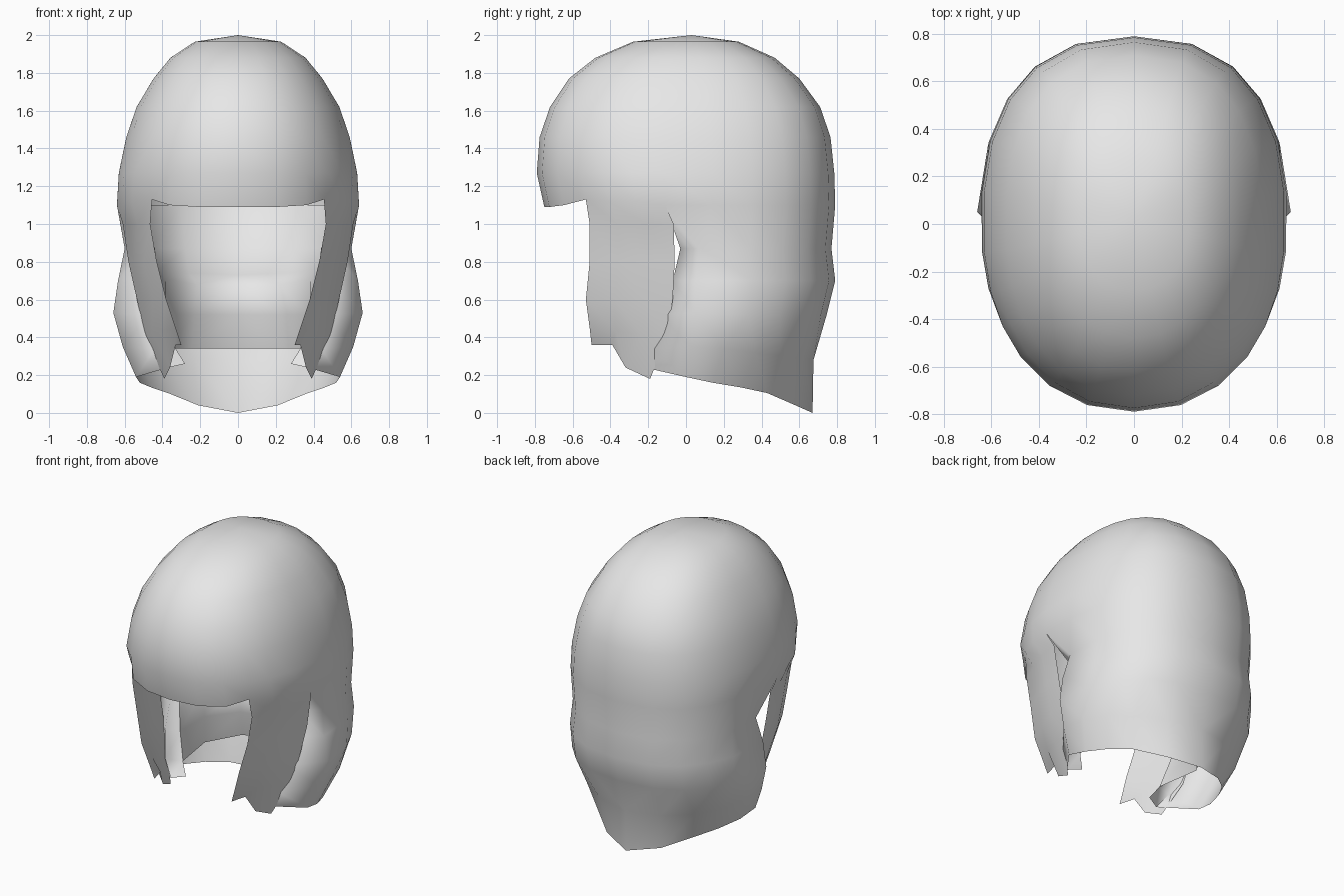
import bpy, bmesh, math

if "Cube" in bpy.data.objects:
    bpy.data.objects.remove(bpy.data.objects["Cube"])

grey = bpy.data.materials.new("hair_grey")
grey.diffuse_color = (0.8, 0.8, 0.8, 1)
grey.use_nodes = True
grey.node_tree.nodes["Principled BSDF"].inputs["Base Color"].default_value = grey.diffuse_color


def add_grid(bm, rows):
    """Skin a list of equal-length point rows, top to bottom."""
    vs = [[bm.verts.new(p) for p in row] for row in rows]
    for a, b in zip(vs, vs[1:]):
        for c in range(len(a) - 1):
            bm.faces.new((a[c], b[c], b[c + 1], a[c + 1]))


def make_part(name, grids):
    """Weld grids into one right-hand half and mirror it."""
    bm = bmesh.new()
    for rows in grids:
        add_grid(bm, rows)
    bmesh.ops.remove_doubles(bm, verts=bm.verts, dist=0.0005)
    me = bpy.data.meshes.new(name)
    bm.to_mesh(me)
    bm.free()
    me.materials.append(grey)
    ob = bpy.data.objects.new(name, me)
    bpy.context.collection.objects.link(ob)
    mod = ob.modifiers.new("mirror", 'MIRROR')
    mod.merge_threshold = 0.001
    bpy.ops.object.select_all(action='DESELECT')
    ob.select_set(True)
    bpy.context.view_layer.objects.active = ob
    bpy.ops.object.shade_smooth_by_angle(angle=math.radians(75))
    return ob


def lerp(a, b, t):
    return tuple(p + (q - p) * t for p, q in zip(a, b))


# Column angles from the front centre (0) round the side to the back (180)
ANGLES = [0, 16, 32, 47, 59, 71, 83, 97, 112, 128, 144, 162, 180]


def ring(z, w, f, b, cols=range(13)):
    """Half ring: half-width w, front depth f, back depth b."""
    pts = []
    for c in cols:
        t = math.radians(ANGLES[c])
        s, k = max(0, math.sin(t)), math.cos(t)
        n = 2.2 if k > 0 else 2.4
        x = 0 if c in (0, 12) else w * s ** (2 / n)
        y = -f * k ** (2 / n) if k > 0 else b * (-k) ** (2 / n)
        pts.append((x, y, z))
    return pts


# Cap: apex down to the fringe edge
cap = [[(0, 0.03, 2.0)] * 13]
for z, w, f, b in [(1.965, .23, .28, .28), (1.88, .36, .48, .47),
                   (1.77, .45, .62, .60), (1.62, .54, .72, .71),
                   (1.46, .595, .775, .765), (1.27, .635, .79, .785),
                   (1.10, .645, .75, .79)]:
    cap.append(ring(z, w, f, b))
edge = cap[-1]
for c, z in enumerate([1.09, 1.09, 1.10, 1.13, 1.12, 1.12]):
    edge[c] = (edge[c][0], edge[c][1], z)
edge[3] = (.455, -.53, 1.13)

# Back hair: the two leading columns wrap inward behind the front locks
wraps = [[(.56, -.04, 1.10)],
         [(.44, .00, .87), (.49, -.03, .87), (.60, .08, .87)],
         [(.42, -.05, .70), (.48, -.07, .70), (.635, .05, .70)],
         [(.38, -.10, .52), (.47, -.14, .52), (.66, .05, .53)]]
back = [wraps[0] + edge[6:]]
for wrap, (z, w, b) in zip(wraps[1:], [(.87, .635, .77), (.70, .65, .79),
                                       (.52, .655, .745)]):
    back.append(wrap + ring(z, w, .75, b, range(8, 13)))
back.append([(.33, -.14, .34), (.44, -.18, .34), (.61, .03, .35),
             (.59, .20, .34), (.53, .37, .32), (.42, .50, .30),
             (.24, .62, .29), (0, .675, .28)])
back.append([(.28, -.18, .26), (.37, -.22, .24), (.54, 0, .19),
             (.52, .14, .16), (.46, .29, .135), (.37, .43, .105),
             (.21, .58, .04), (0, .67, 0)])

# Front lock: strip from the fringe corner down to a stepped tip
lock = [edge[3:7]]
for front, rear in [((.465, -.51, 1.0), (.61, -.065, 1.0)),
                    ((.43, -.51, .80), (.58, -.06, .80)),
                    ((.38, -.53, .60), (.535, -.07, .60)),
                    ((.33, -.51, .45), (.49, -.10, .40))]:
    row = []
    for i in range(4):
        x, y, z = lerp(front, rear, i / 3)
        row.append((x + (.02 if i in (1, 2) else 0), y, z))
    lock.append(row)
lock.append([(.30, -.50, .36), (.33, -.39, .36),
             (.36, -.32, .24), (.39, -.19, .18)])

make_part("hair_shell", [cap, back, lock])

# Inner lining: follows the back, then rolls forward into the nape
lining = [
    [(0, .75, 1.10), (.30, .67, 1.10), (.53, .38, 1.10), (.56, -.04, 1.10)],
    [(0, .66, .87), (.28, .58, .87), (.46, .33, .87), (.44, .00, .87)],
    [(0, .48, .73), (.26, .42, .74), (.41, .20, .76), (.42, -.05, .70)],
    [(0, .40, .67), (.22, .35, .68), (.385, .17, .71), (.41, -.065, .66)],
    [(0, .41, .52), (.23, .36, .52), (.38, .17, .52), (.38, -.10, .52)],
    [(0, .47, .34), (.245, .40, .34), (.377, .17, .34), (.33, -.14, .34)]]
make_part("inner_lining", [lining])
